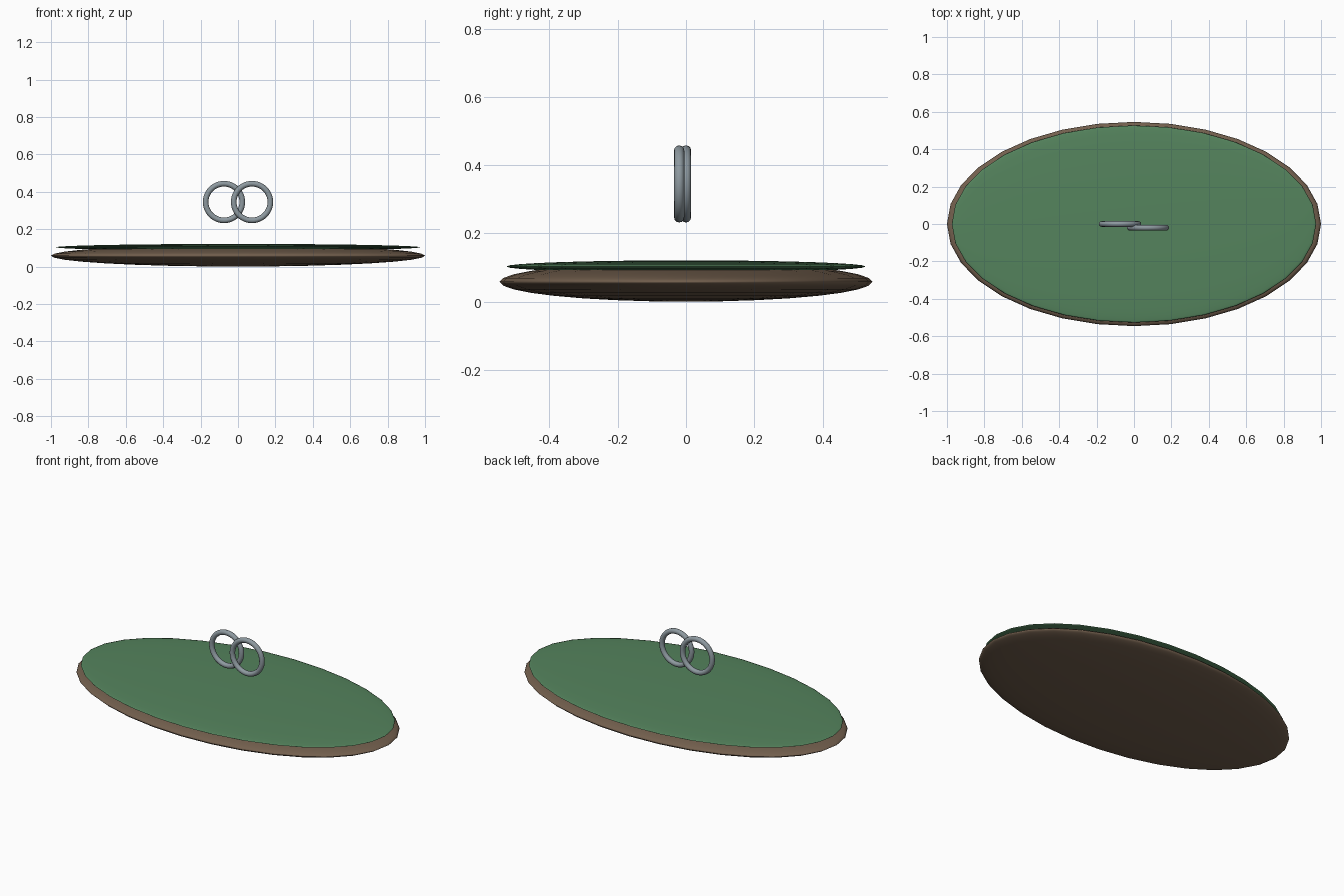
import bpy
import math

if "Cube" in bpy.data.objects:
    bpy.data.objects.remove(bpy.data.objects["Cube"])


def material(name, color):
    m = bpy.data.materials.new(name)
    m.diffuse_color = (*color, 1.0)
    m.use_nodes = True
    m.node_tree.nodes["Principled BSDF"].inputs["Base Color"].default_value = m.diffuse_color
    return m


def finish(name, mat):
    ob = bpy.context.object
    ob.name = name
    ob.data.materials.append(mat)
    bpy.ops.object.shade_smooth()
    return ob


def disc(name, half_size, z, mat):
    """Flattened ellipsoid with a faceted outline."""
    bpy.ops.mesh.primitive_uv_sphere_add(segments=32, ring_count=16, radius=1.0,
                                         location=(0, 0, z))
    bpy.context.object.scale = half_size
    return finish(name, mat)


def ring(name, x, y, mat):
    """Upright ring facing the front."""
    bpy.ops.mesh.primitive_torus_add(major_radius=0.098, minor_radius=0.015,
                                     major_segments=48, minor_segments=12,
                                     location=(x, y, 0.345),
                                     rotation=(math.pi / 2, 0, 0))
    return finish(name, mat)


brown = material("earth brown", (0.17, 0.115, 0.075))
green = material("grass green", (0.09, 0.23, 0.11))
grey = material("steel grey", (0.27, 0.32, 0.35))

# Ground slab with a thinner grass layer on top
disc("earth_base", (1.0, 0.546, 0.058), 0.058, brown)
disc("grass_top", (0.974, 0.527, 0.018), 0.103, green)

# Pair of overlapping floating rings
ring("left_ring", -0.075, 0.0, grey)
ring("right_ring", 0.075, -0.02, grey)
